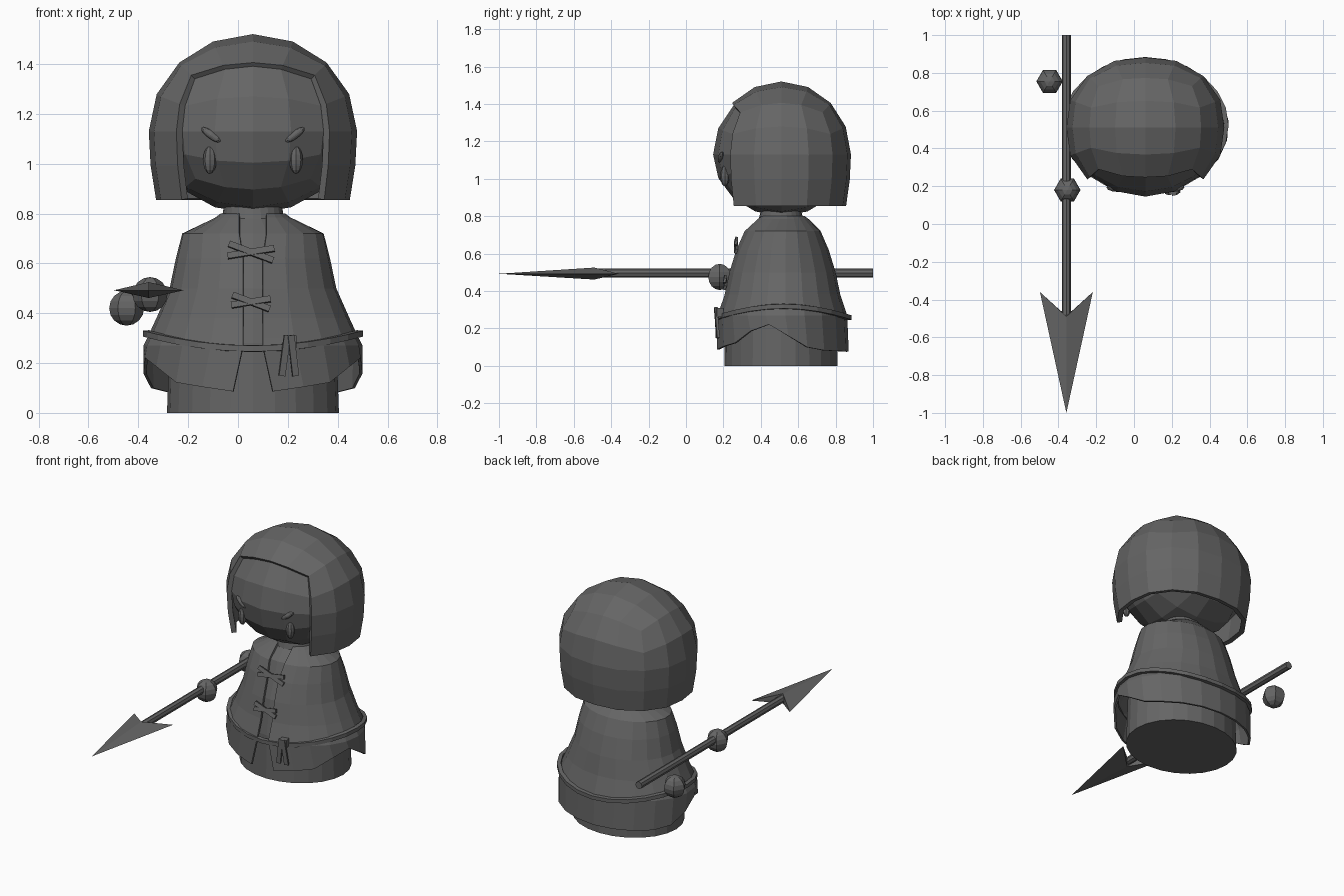
import bpy, bmesh, math
from mathutils import Matrix, Vector

if "Cube" in bpy.data.objects:
    bpy.data.objects.remove(bpy.data.objects["Cube"])

CX, CY = 0.06, 0.515
grey = bpy.data.materials.new("dark_grey")
grey.diffuse_color = (0.13, 0.13, 0.13, 1)
grey.use_nodes = True
grey.node_tree.nodes["Principled BSDF"].inputs["Base Color"].default_value = grey.diffuse_color


def finish(name, bm, thick=0):
    bmesh.ops.recalc_face_normals(bm, faces=bm.faces)
    me = bpy.data.meshes.new(name)
    bm.to_mesh(me)
    bm.free()
    me.materials.append(grey)
    ob = bpy.data.objects.new(name, me)
    bpy.context.collection.objects.link(ob)
    if thick:
        mod = ob.modifiers.new("thickness", 'SOLIDIFY')
        mod.thickness = thick
        mod.offset = -1
    return ob


def cube_sphere():
    bm = bmesh.new()
    bmesh.ops.create_cube(bm, size=2)
    bmesh.ops.subdivide_edges(bm, edges=bm.edges[:], cuts=3, use_grid_fill=True)
    return bm


def round_point(co):
    return Vector([math.tan(c * math.pi / 4) for c in co]).normalized()


def ball(name, loc, size, rot=(0, 0, 0), seg=6, rings=8):
    bm = bmesh.new()
    bmesh.ops.create_uvsphere(bm, u_segments=seg, v_segments=rings, radius=1)
    bmesh.ops.rotate(bm, verts=bm.verts, matrix=Matrix.Rotation(math.pi / 2, 3, 'Z'))
    bmesh.ops.scale(bm, verts=bm.verts, vec=size)
    ob = finish(name, bm)
    ob.location, ob.rotation_euler = loc, rot


def strip(name, loc, size, rot):
    bm = bmesh.new()
    bmesh.ops.create_cube(bm, size=1)
    bmesh.ops.scale(bm, verts=bm.verts, vec=size)
    ob = finish(name, bm)
    ob.location, ob.rotation_euler = loc, rot


def skin(bm, rows, closed):
    rows = [[bm.verts.new(p) for p in r] for r in rows]
    n = len(rows[0])
    for a, b in zip(rows, rows[1:]):
        for i in range(n if closed else n - 1):
            j = (i + 1) % n
            bm.faces.new((a[i], a[j], b[j], b[i]))
    return rows


def interp(table, t):
    for (a, u), (b, v) in zip(table, table[1:]):
        if t <= b:
            return u + (v - u) * (t - a) / (b - a)
    return table[-1][1]


# head: rounded cube with a flatter chin
bm = cube_sphere()
for v in bm.verts:
    d = round_point(v.co)
    v.co = (CX + d.x * 0.4, 0.51 + d.y * 0.365, 1.13 + d.z * (0.365 if d.z > 0 else 0.33))
finish("head", bm)

# hair: rounded on top, straight bob below, open at the face and underneath
bm = cube_sphere()
drop = [f for f in bm.faces if f.normal.y < -0.9 or f.normal.z < -0.9]
bmesh.ops.delete(bm, geom=drop, context='FACES')
for v in bm.verts:
    t = max(0, -v.co.z)
    d = round_point((v.co.x, v.co.y, max(0, v.co.z)))
    k = (1 - 0.07 * t * t) * (1 + 0.08 * abs(d.x * d.y))
    v.co = (CX + d.x * 0.418 * k, 0.51 + d.y * 0.372 * k, 1.13 + d.z * 0.39 - 0.275 * t)
finish("hair", bm, 0.03)

# eyes and slanted brows
for s in (-1, 1):
    ball("eye", (CX + s * 0.173, 0.208, 1.015), (0.027, 0.025, 0.056), seg=8)
    ball("brow", (CX + s * 0.167, 0.187, 1.115), (0.05, 0.016, 0.016),
         (0, -s * 0.62, s * 0.2), seg=8)

# gown under the jacket: height, x radius, y radius
gown = [(0, 0.345, 0.303), (0.28, 0.335, 0.298), (0.5, 0.3, 0.262), (0.72, 0.22, 0.185),
        (0.78, 0.125, 0.12), (0.84, 0.115, 0.105)]
bm = bmesh.new()
rows = skin(bm, [[(CX + rx * math.cos(i * math.pi / 12), CY - 0.007 + ry * math.sin(i * math.pi / 12), z)
                  for i in range(24)] for z, rx, ry in gown], True)
bm.faces.new(rows[0])
bm.faces.new(rows[-1])
finish("gown", bm)

# jacket: open strip down the front, hem rising at the sides
coat = [(0.8, 0.13, 0.12), (0.785, 0.15, 0.14), (0.72, 0.285, 0.205), (0.62, 0.31, 0.248),
        (0.5, 0.335, 0.285), (0.38, 0.388, 0.31), (0.3, 0.425, 0.337), (0.27, 0.44, 0.347)]
hem = [(0, 0.075), (0.9, 0.13), (1.25, 0.245), (1.95, 0.1), (2.3, 0.08), (3.2, 0.075)]
N = 20


def coat_row(z, rx, ry, gap):
    g = math.asin(gap / rx)
    row = []
    for i in range(N + 1):
        a = g + (2 * math.pi - 2 * g) * i / N
        h = interp(hem, min(a, 2 * math.pi - a)) if z is None else z
        row.append((CX + rx * math.sin(a), CY - ry * math.cos(a), h))
    return row


bm = bmesh.new()
rows = [coat_row(*r, 0.055 if r[0] > 0.7 else 0.04) for r in coat]
rows.append(coat_row(None, 0.442, 0.355, 0.08))
skin(bm, rows, False)
finish("jacket", bm, 0.012)

# belt: flattened ring that rises at the hips
bm = bmesh.new()
ring = []
for i in range(24):
    a = i * math.pi / 12
    c, s = math.cos(a), math.sin(a)
    ring.append([(CX + (0.427 + u) * c, 0.522 + (0.348 + u) * s, 0.258 + 0.06 * c * c + w)
                 for u, w in ((-0.01, -0.014), (0.014, -0.012), (0.014, 0.012), (-0.01, 0.014))])
skin(bm, ring + [ring[0]], True)
bmesh.ops.remove_doubles(bm, verts=bm.verts, dist=1e-5)
finish("belt", bm)
strip("belt_knot", (0.21, 0.178, 0.285), (0.045, 0.035, 0.05), (0, 0, 0.2))
for x, tilt in ((0.187, 0.12), (0.222, -0.13)):
    strip("belt_tail", (x, 0.165, 0.23), (0.026, 0.014, 0.165), (0.06, tilt, 0.2))

# crossed laces on the front
for z, y, w in ((0.645, 0.268, 0.19), (0.445, 0.208, 0.16)):
    for tilt in (-0.16, 0.36):
        strip("lace", (0.052, y, z), (w, 0.014, 0.025), (-0.3, tilt, 0))

# floating hands
ball("front_hand", (-0.353, 0.18, 0.475), (0.07, 0.07, 0.07))
ball("back_hand", (-0.447, 0.755, 0.42), (0.07, 0.07, 0.07))

# spear shaft and barbed head
bm = bmesh.new()
bmesh.ops.create_cone(bm, cap_ends=True, segments=8, radius1=0.024, radius2=0.024, depth=1.5)
ob = finish("spear_shaft", bm)
ob.location, ob.rotation_euler = (-0.358, 0.25, 0.495), (math.pi / 2, 0, 0)
bm = bmesh.new()
rim = [bm.verts.new((-0.358 + x, y, 0.492)) for x, y in
       ((0, -1), (0.14, -0.36), (0.03, -0.46), (-0.03, -0.46), (-0.14, -0.36))]
for z in (0.525, 0.461):
    top = bm.verts.new((-0.358, -0.49, z))
    for i in range(5):
        bm.faces.new((rim[i], rim[(i + 1) % 5], top))
finish("spear_head", bm)
